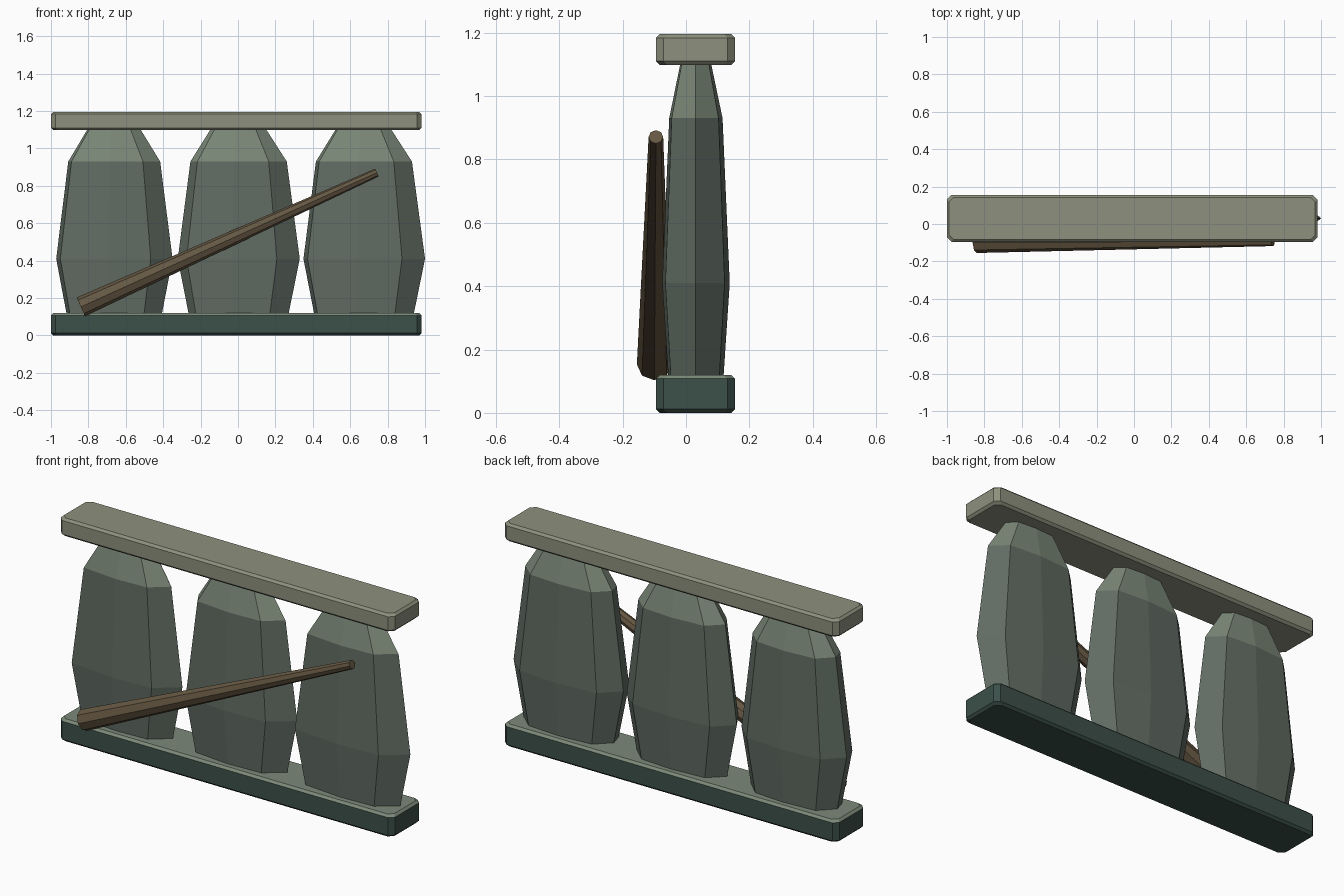
import bpy, bmesh
from mathutils import Vector

if "Cube" in bpy.data.objects:
    bpy.data.objects.remove(bpy.data.objects["Cube"])


def material(name, rgb):
    m = bpy.data.materials.new(name)
    m.diffuse_color = (*rgb, 1)
    m.use_nodes = True
    m.node_tree.nodes["Principled BSDF"].inputs["Base Color"].default_value = m.diffuse_color
    return m


PALE = material("pale_stone", (0.27, 0.28, 0.205))
MOSS = material("weathered_stone", (0.20, 0.25, 0.19))
BODY = material("grey_stone", (0.12, 0.15, 0.125))
DARK = material("dark_stone", (0.045, 0.08, 0.068))
WOOD = material("wood", (0.13, 0.095, 0.055))


def finish(bm, name, mats):
    bmesh.ops.recalc_face_normals(bm, faces=bm.faces)
    mesh = bpy.data.meshes.new(name)
    bm.to_mesh(mesh)
    bm.free()
    for m in mats:
        mesh.materials.append(m)
    ob = bpy.data.objects.new(name, mesh)
    bpy.context.collection.objects.link(ob)
    return ob


def loft(bm, rings):
    """Skin closed rings of points and cap both ends; returns side faces per band."""
    vs = [[bm.verts.new(p) for p in r] for r in rings]
    n = len(vs[0])
    bands = []
    for a, b in zip(vs, vs[1:]):
        bands.append([bm.faces.new((a[i], a[(i + 1) % n], b[(i + 1) % n], b[i]))
                      for i in range(n)])
    bm.faces.new(vs[0][::-1])
    top = bm.faces.new(vs[-1])
    return bands, top


def slab(name, z0, z1, mats):
    """Chamfered slab: clipped corners and a small chamfer top and bottom."""
    cx, cy, hx, hy, cut, c = -0.01, 0.03, 0.99, 0.125, 0.024, 0.012

    def ring(z, inset):
        x, y = hx - inset, hy - inset
        return [(cx + px, cy + py, z) for px, py in (
            (x, cut - y), (x, y - cut), (x - cut, y), (cut - x, y),
            (-x, y - cut), (-x, cut - y), (cut - x, -y), (x - cut, -y))]

    bm = bmesh.new()
    bands, top = loft(bm, [ring(z0, c), ring(z0 + c, 0), ring(z1 - c, 0), ring(z1, c)])
    for f in bands[2] + [top]:
        f.material_index = len(mats) - 1
    finish(bm, name, mats)


# base and lintel
slab("base_slab", 0, 0.12, [DARK, MOSS])
slab("lintel_slab", 1.098, 1.195, [PALE])

# upright stones: irregular eight-sided section scaled at each level
LEVELS = [(0.10, 0.81), (0.41, 1.0), (0.93, 0.79), (1.105, 0.45)]


def stone(name, cx, left, right, narrow):
    section = [(right, 0.0), (0.63 * right, -0.095), (-0.03, -0.105),
               (-narrow, -0.08), (-left, 0.0), (-0.70 * left, 0.092),
               (0.01, 0.108), (0.70 * right, 0.092)]
    bm = bmesh.new()
    bands, top = loft(bm, [[(cx + x * s, 0.03 + y * s, z) for x, y in section]
                           for z, s in LEVELS])
    for f in bands[-1] + [top]:
        f.material_index = 1
    finish(bm, name, [BODY, MOSS])


stone("left_stone", -0.665, 0.307, 0.315, 0.285)
stone("middle_stone", 0.0, 0.322, 0.33, 0.275)
stone("right_stone", 0.667, 0.317, 0.333, 0.295)

# leaning tapered pole
a, b = Vector((-0.84, -0.10, 0.153)), Vector((0.743, -0.095, 0.871))
bm = bmesh.new()
bmesh.ops.create_cone(bm, cap_ends=True, segments=8, radius1=0.055,
                      radius2=0.023, depth=(b - a).length)
pole = finish(bm, "leaning_pole", [WOOD])
pole.location = (a + b) / 2
pole.rotation_euler = (b - a).to_track_quat('Z', 'Y').to_euler()
